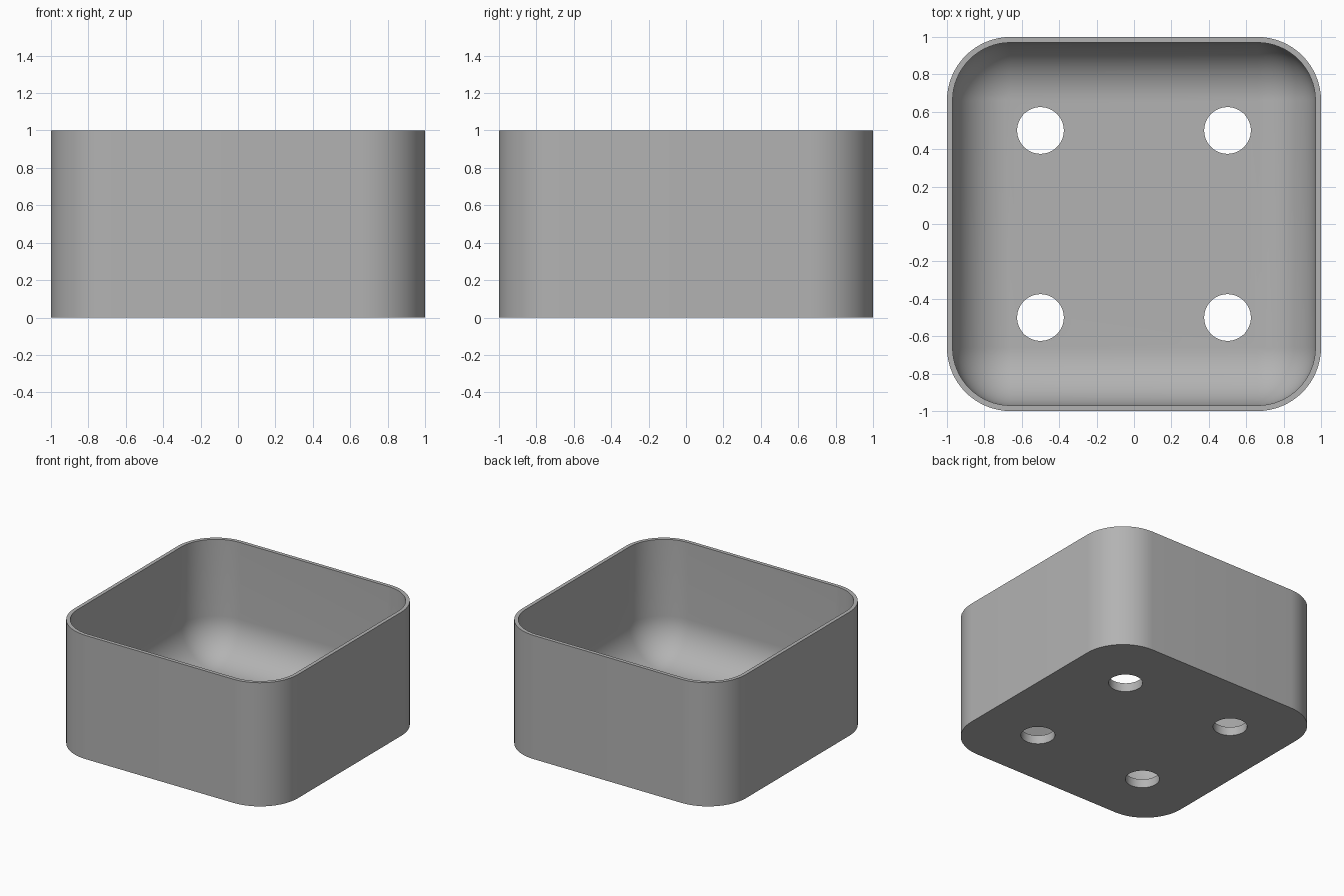
import bpy, bmesh
from math import sin, cos, pi, radians

cube = bpy.data.objects.get("Cube")
if cube:
    bpy.data.objects.remove(cube, do_unlink=True)

HEIGHT, WALL, FLOOR = 1.0, 0.03, 0.07
OUTER_R, FILLET = 0.34, 0.31
CORNER_STEPS, FILLET_STEPS = 16, 14
HOLE_R, HOLE_POS = 0.125, 0.5

grey = bpy.data.materials.new("light grey")
grey.use_nodes = True
colour = (0.45, 0.45, 0.45, 1)
grey.diffuse_color = colour
grey.node_tree.nodes["Principled BSDF"].inputs["Base Color"].default_value = colour


def ring(bm, inset, z):
    """Rounded square of vertices, drawn in from the outer wall."""
    r = max(OUTER_R - inset, 0)
    c = 1 - OUTER_R
    verts = []
    for k, (sx, sy) in enumerate(((1, 1), (-1, 1), (-1, -1), (1, -1))):
        for i in range(CORNER_STEPS + 1):
            a = (k + i / CORNER_STEPS) * pi / 2
            verts.append(bm.verts.new((sx * c + r * cos(a), sy * c + r * sin(a), z)))
    return verts


# Open tub: outer wall, flat rim, inner wall, rounded foot, flat floor
levels = [(0, 0), (0, HEIGHT), (WALL, HEIGHT)]
for i in range(FILLET_STEPS + 1):
    a = i / FILLET_STEPS * pi / 2
    levels.append((WALL + FILLET * (1 - cos(a)), FLOOR + FILLET * (1 - sin(a))))

bm = bmesh.new()
rings = [ring(bm, *level) for level in levels]
for low, high in zip(rings, rings[1:]):
    for i in range(len(low)):
        j = (i + 1) % len(low)
        bm.faces.new((low[i], low[j], high[j], high[i]))
bm.faces.new(rings[0][::-1])
bm.faces.new(rings[-1])
bmesh.ops.remove_doubles(bm, verts=bm.verts, dist=0.0001)
bmesh.ops.recalc_face_normals(bm, faces=bm.faces)
mesh = bpy.data.meshes.new("tub")
bm.to_mesh(mesh)
bm.free()
mesh.materials.append(grey)
tub = bpy.data.objects.new("tub", mesh)
bpy.context.collection.objects.link(tub)

# Four drain holes through the floor
for x in (-HOLE_POS, HOLE_POS):
    for y in (-HOLE_POS, HOLE_POS):
        bpy.ops.mesh.primitive_cylinder_add(vertices=48, radius=HOLE_R, depth=0.4, location=(x, y, 0))
        cutter = bpy.context.object
        cutter.name = "hole_cutter"
        cutter.data.materials.append(grey)
        cutter.hide_render = True
        cut = tub.modifiers.new("drain hole", "BOOLEAN")
        cut.operation = "DIFFERENCE"
        cut.solver = "EXACT"
        cut.object = cutter

# Apply the cuts, then drop the cutters
bpy.ops.object.select_all(action="DESELECT")
tub.select_set(True)
bpy.context.view_layer.objects.active = tub
for name in [m.name for m in tub.modifiers]:
    bpy.ops.object.modifier_apply(modifier=name)
for obj in [o for o in bpy.data.objects if o.name.startswith("hole_cutter")]:
    bpy.data.objects.remove(obj, do_unlink=True)
bpy.ops.object.shade_smooth_by_angle(angle=radians(30))
